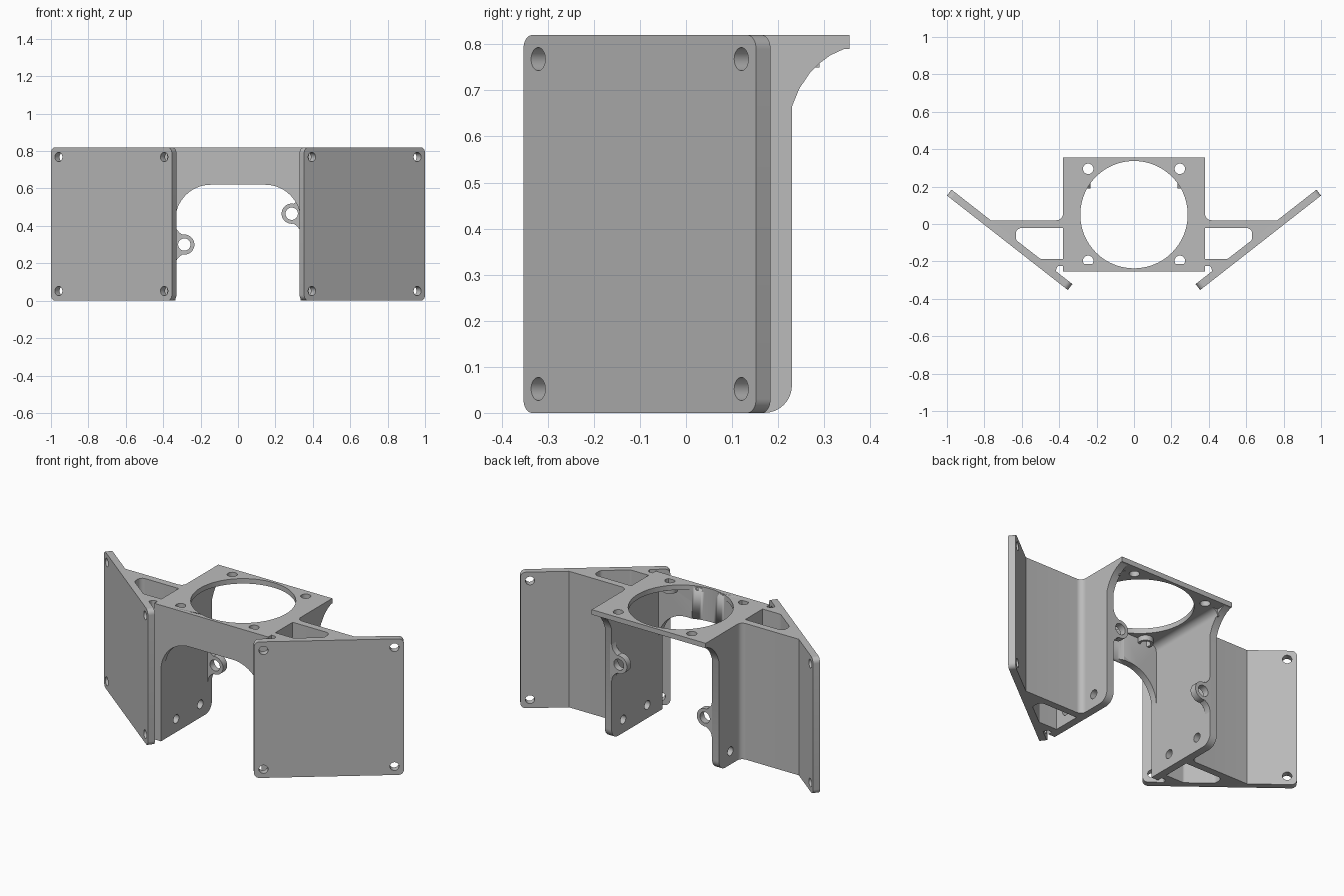
import bpy, bmesh, math
from mathutils import Vector

if "Cube" in bpy.data.objects:
    bpy.data.objects.remove(bpy.data.objects["Cube"], do_unlink=True)

grey = bpy.data.materials.new("plain_grey")
grey.use_nodes = True
colour = (0.5, 0.5, 0.5, 1)
grey.diffuse_color = colour
grey.node_tree.nodes["Principled BSDF"].inputs["Base Color"].default_value = colour

H = 0.82                      # overall height
FRONT, WALL_IN, WALL_OUT = -0.255, 0.335, 0.38
RING = (0, 0.05, 0.287)       # large opening: x, y, radius


def circle(x, y, r, n=32):
    return [(x + r * math.cos(2 * math.pi * i / n), y + r * math.sin(2 * math.pi * i / n))
            for i in range(n)]


def rounded(corners, steps=8):
    """Outline from (u, v) or (u, v, radius) corners."""
    out = []
    for i, c in enumerate(corners):
        p = Vector(c[:2])
        if len(c) == 2:
            out.append(p)
            continue
        a = (Vector(corners[i - 1][:2]) - p).normalized()
        b = (Vector(corners[(i + 1) % len(corners)][:2]) - p).normalized()
        half = a.angle(b) / 2
        centre = p + (a + b).normalized() * c[2] / math.sin(half)
        start = (p + a * c[2] / math.tan(half) - centre).normalized()
        end = (p + b * c[2] / math.tan(half) - centre).normalized()
        for k in range(steps + 1):
            out.append(centre + start.slerp(end, k / steps).normalized() * c[2])
    return out


def along_x(u, v, w): return (w, u, v)
def along_y(u, v, w): return (u, w, v)
def along_z(u, v, w): return (u, v, w)


def along_wing(u, v, w):
    t = math.radians(38)
    return (1 - u * math.cos(t) - w * math.sin(t), 0.152 - u * math.sin(t) + w * math.cos(t), v)


def prism(name, outline, lo, hi, place, holes=(), side=1):
    """Extrude a flat outline with holes from lo to hi."""
    curve = bpy.data.curves.new(name, 'CURVE')
    curve.dimensions = '2D'
    curve.fill_mode = 'BOTH'
    curve.extrude = (hi - lo) / 2
    for loop in [outline, *holes]:
        spline = curve.splines.new('POLY')
        spline.points.add(len(loop) - 1)
        for point, (u, v) in zip(spline.points, loop):
            point.co = (u, v, 0, 1)
        spline.use_cyclic_u = True
    temp = bpy.data.objects.new(name + "_curve", curve)
    mesh = bpy.data.meshes.new_from_object(temp)
    bpy.data.objects.remove(temp)
    bpy.data.curves.remove(curve)

    bm = bmesh.new()
    bm.from_mesh(mesh)
    bmesh.ops.remove_doubles(bm, verts=bm.verts, dist=0.0001)
    for v in bm.verts:
        x, y, z = place(v.co.x, v.co.y, v.co.z + (lo + hi) / 2)
        v.co = (side * x, y, z)
    bmesh.ops.recalc_face_normals(bm, faces=bm.faces)
    bm.to_mesh(mesh)
    bm.free()
    mesh.materials.clear()
    mesh.materials.append(grey)
    mesh.name = name
    obj = bpy.data.objects.new(name, mesh)
    bpy.context.collection.objects.link(obj)
    bpy.ops.object.select_all(action='DESELECT')
    obj.select_set(True)
    bpy.context.view_layer.objects.active = obj
    bpy.ops.object.shade_smooth_by_angle(angle=math.radians(30))
    return obj


# Top plate with the large round opening and four screw holes
screws = [circle(sx * 0.245, y, 0.028) for sx in (-1, 1) for y in (-0.197, 0.295)]
prism("top_plate", [(-WALL_OUT, FRONT), (WALL_OUT, FRONT), (WALL_OUT, 0.355), (-WALL_OUT, 0.355)],
      0.79, H, along_z, [circle(*RING, 96), *screws])

# Arched front wall, trimmed by the round opening
arch = rounded([(-WALL_OUT, H), (-WALL_OUT, 0.4), (-WALL_IN, 0.4), (-WALL_IN, 0.62, 0.19),
                (WALL_IN, 0.62, 0.19), (WALL_IN, 0.4), (WALL_OUT, 0.4), (WALL_OUT, H)], 16)
front_wall = prism("front_wall", arch, FRONT, -0.215, along_y)
cutter = prism("opening_cutter", circle(*RING, 96), 0.3, 1, along_z)
cutter.hide_render = True
cutter.hide_set(True)
cut = front_wall.modifiers.new("opening", 'BOOLEAN')
cut.operation = 'DIFFERENCE'
cut.object = cutter
cut.solver = 'EXACT'

for side, label in ((1, "left"), (-1, "right")):
    # Angled square wing with corner holes
    s, inset = 0.82, 0.052
    wing = rounded([(0, 0, 0.03), (s, 0, 0.03), (s, H, 0.03), (0, H, 0.03)])
    prism(label + "_wing", wing, 0, 0.04, along_wing,
          [circle(u, v, 0.025) for u in (inset, s - inset) for v in (inset, H - inset)], side)

    # Web joining wing to side wall around an open pocket
    web = rounded([(WALL_OUT, 0.055), (WALL_OUT, 0.02, 0.034), (0.766, 0.02), (0.778, 0.004),
                   (0.446, -0.256), (0.42, -0.256), (0.41, -0.225, 0.012), (WALL_OUT, -0.225),
                   (WALL_OUT, -0.187), (0.5, -0.187, 0.02), (0.632, -0.085, 0.03),
                   (0.632, -0.022, 0.03), (WALL_OUT, -0.022)])
    prism(label + "_web", web, 0, H, along_z, side=side)

    # Side wall with a curved bracket under the back of the plate
    wall = rounded([(FRONT, 0), (0.23, 0, 0.06), (0.23, 0.665), (0.246, 0.704), (0.269, 0.738),
                    (0.29, 0.759), (0.313, 0.776), (0.354, 0.795), (0.355, H), (FRONT, H)])
    prism(label + "_side_wall", wall, WALL_IN, WALL_OUT, along_x,
          [circle(-0.11, 0.08, 0.026), circle(0.12, 0.08, 0.026)], side)

    # Fillet between side wall and plate
    fillet = rounded([(WALL_IN + 0.01, 0.8), (WALL_IN + 0.01, 0.75), (WALL_IN, 0.75),
                      (WALL_IN, 0.79, 0.039), (0.295, 0.79), (0.295, 0.8)])
    prism(label + "_fillet", fillet, FRONT + 0.02, 0.29, along_y, side=side)

    # Boss under the front screw hole
    prism(label + "_screw_boss", circle(0.245, -0.197, 0.042), 0.76, 0.8, along_z,
          [circle(0.245, -0.197, 0.028)], side)

    # Ring-shaped ear on the back edge of the wall
    z = 0.465 if side > 0 else 0.3
    x = 0.287
    tip = [(x + 0.054 * math.cos(math.radians(a)), z + 0.054 * math.sin(math.radians(a)))
           for a in range(80, 281, 10)]
    ear = [(0.345, z + 0.11), (WALL_IN, z + 0.11), (0.328, z + 0.082), (0.313, z + 0.064), *tip,
           (0.313, z - 0.064), (0.328, z - 0.082), (WALL_IN, z - 0.11), (0.345, z - 0.11)]
    prism(label + "_ear", ear, 0.19, 0.23, along_y, [circle(x, z, 0.033)], side)
